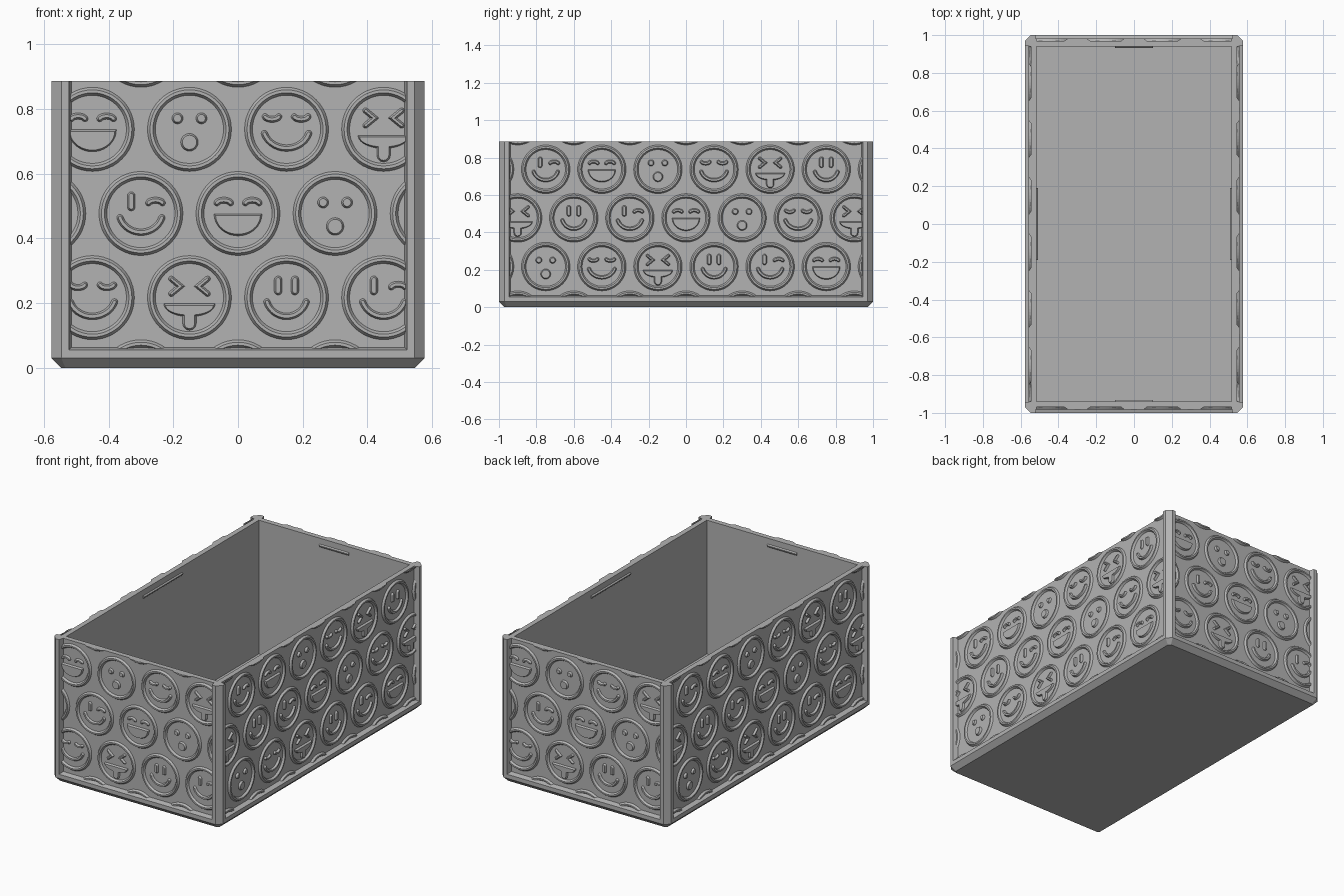
import bpy, bmesh
from math import cos, sin, pi, radians, ceil
from mathutils import Matrix, Vector

cube = bpy.data.objects.get("Cube")
if cube:
    bpy.data.objects.remove(cube, do_unlink=True)

HX, HY, TOP = 0.576, 1.0, 0.886     # outer half sizes and height
RECESS, WALL = 0.03, 0.061          # panel depth and wall thickness
LEDGE = 0.055                       # height of the bottom frame
RELIEF, BEVEL = 0.012, 0.006        # raised height and slope of the faces
PITCH, ROW = 0.3, 0.26              # spacing of the faces

grey = bpy.data.materials.new("grey plastic")
grey.use_nodes = True
grey.diffuse_color = (0.45, 0.45, 0.45, 1)
grey.node_tree.nodes["Principled BSDF"].inputs["Base Color"].default_value = grey.diffuse_color


def finish(bm, name):
    bmesh.ops.recalc_face_normals(bm, faces=bm.faces)
    mesh = bpy.data.meshes.new(name)
    bm.to_mesh(mesh)
    bm.free()
    mesh.materials.append(grey)
    obj = bpy.data.objects.new(name, mesh)
    bpy.context.collection.objects.link(obj)
    return obj


def loft(bm, loops, cyclic=False, start=True, end=True):
    """Skin a series of equal closed loops, with optional end caps."""
    rows = [[bm.verts.new(p) for p in loop] for loop in loops]
    pairs = list(zip(rows, rows[1:]))
    if cyclic:
        pairs.append((rows[-1], rows[0]))
    for a, b in pairs:
        n = len(a)
        for i in range(n):
            j = (i + 1) % n
            bm.faces.new((a[i], a[j], b[j], b[i]))
    if not cyclic and start:
        bm.faces.new(rows[0])
    if not cyclic and end:
        bm.faces.new(rows[-1])


# --- box shell: one lofted cup with chamfered foot and recessed panels ---
def chamfered_rect(inset, z):
    x, y = HX - inset, HY - inset
    c = max(0.03 - inset * 0.586, 0)
    if inset >= WALL:
        c = 0.0005
    return [(x - c, -y, z), (x, c - y, z), (x, y - c, z), (x - c, y, z),
            (c - x, y, z), (-x, y - c, z), (-x, c - y, z), (c - x, -y, z)]


bm = bmesh.new()
loft(bm, [chamfered_rect(*p) for p in (
    (0.03, 0), (0, 0.03), (0, LEDGE), (RECESS, LEDGE + 0.008),
    (RECESS, TOP), (WALL, TOP), (WALL, 0.06))])
finish(bm, "box_shell")

# --- corner posts ---
POST = [(0.03, 0), (0, 0.03), (0, 0.053), (RECESS, WALL),
        (0.04, 0.04), (WALL, RECESS), (0.053, 0)]
for sx, side in ((1, "left"), (-1, "right")):
    for sy, end in ((-1, "front"), (1, "back")):
        bm = bmesh.new()
        loft(bm, [[(sx * (HX - a), sy * (HY - b), z) for a, b in POST]
                  for z in (0.03, TOP)])
        finish(bm, f"{end}_{side}_corner_post")


# --- outline helpers for the face reliefs (2D) ---
def arc(x, y, rx, ry, a0, a1, n=14):
    return [Vector((x + rx * cos(radians(a0 + (a1 - a0) * i / n)),
                    y + ry * sin(radians(a0 + (a1 - a0) * i / n)))) for i in range(n + 1)]


def stroke(points, w):
    """Round-ended outline of half width w - inset along a path."""
    pts = [Vector(p) for p in points]

    def outline(inset):
        r, left, right = w - inset, [], []
        last = len(pts) - 1
        for i, p in enumerate(pts):
            t0 = (p - pts[max(i - 1, 0)]).normalized() if i else (pts[1] - p).normalized()
            t1 = (pts[i + 1] - p).normalized() if i < last else t0
            t = (t0 + t1).normalized()
            n = Vector((-t.y, t.x)) * r / max(t.dot(t1), 0.5)
            left.append(p + n)
            right.append(p - n)

        def cap(p, q, n=6):
            c, d = (p + q) / 2, p - (p + q) / 2
            return [c + Matrix.Rotation(-pi * k / n, 2) @ d for k in range(1, n)]
        return left + cap(left[-1], right[-1]) + right[::-1] + cap(right[0], left[0])
    return outline


def disc(x, y, r):
    return lambda inset: arc(x, y, r - inset, r - inset, 0, 345, 23)


def bowl(y, rx, ry):
    return lambda inset: arc(0, y - inset, rx - inset, ry - 2 * inset, 180, 360, 20)


def upright_eye(x):
    return stroke([(x, 0.02), (x, 0.055)], 0.013)


def arched_eye(x, up=1):
    return stroke(arc(x, 0.036 - 0.006 * up, 0.022, 0.011 * up, 165, 15, 8), 0.0105)


def chevron(x, s):
    return stroke([(x - s * 0.014, 0.058), (x + s * 0.014, 0.035), (x - s * 0.014, 0.012)], 0.0095)


def smile(r):
    return stroke(arc(0, 0.007, r, 0.065, 198, 342), 0.011)


FACES = [
    [upright_eye(-0.03), arched_eye(0.045), smile(0.068)],
    [arched_eye(-0.044), arched_eye(0.044), bowl(0, 0.075, 0.07)],
    [disc(-0.037, 0.034, 0.018), disc(0.037, 0.034, 0.018), disc(0, -0.04, 0.028)],
    [arched_eye(-0.045, -1), arched_eye(0.045, -1), smile(0.072)],
    [chevron(-0.042, 1), chevron(0.042, -1), bowl(-0.018, 0.08, 0.042),
     stroke([(0, -0.045), (0, -0.08)], 0.022)],
    [upright_eye(-0.026), upright_eye(0.026), smile(0.064)],
]
# centre height, sideways offset and position of the first face in each row
ROWS = [(-0.043, 0, None), (0.217, 0.15, 0.45), (0.477, 0, -0.3),
        (0.737, 0.15, -0.75), (0.997, 0, None)]
RIM = [(0.131, -0.002), (0.122, RELIEF), (0.113, RELIEF), (0.104, -0.002)]


def add_face(bm, u, z, parts):
    loft(bm, [[(u + p.x, -h, z + p.y) for p in arc(0, 0, r, r, 0, 352.5, 47)]
              for r, h in RIM], cyclic=True)
    for outline in parts:
        loft(bm, [[(u + p.x, -h, z + p.y) for p in outline(inset)]
                  for inset, h in ((0, -0.002), (BEVEL, RELIEF))], start=False)


def clip(bm, co, normal):
    cut = bmesh.ops.bisect_plane(bm, geom=bm.verts[:] + bm.edges[:] + bm.faces[:],
                                 plane_co=co, plane_no=normal, clear_outer=True)
    edges = [e for e in cut["geom_cut"] if isinstance(e, bmesh.types.BMEdge)]
    if edges and normal[2] > 0:
        bmesh.ops.holes_fill(bm, edges=edges, sides=0)


# --- relief panels and inner catches on the four walls ---
WALLS = [("front", HX, HY), ("left", HY, HX), ("back", HX, HY), ("right", HY, HX)]
for quarter, (side, half, depth) in enumerate(WALLS):
    turn = Matrix.Rotation(quarter * pi / 2, 4, "Z")
    limit = half - 0.058
    bm = bmesh.new()
    for z, offset, first in ROWS:
        n = ceil(half / PITCH) + 1
        for k in range(-n, n + 1):
            u = k * PITCH + offset
            if abs(u) - 0.131 < limit:
                parts = [] if first is None else FACES[round((u - first) / PITCH) % 6]
                add_face(bm, u, z, parts)
    clip(bm, (limit, 0, 0), (1, 0, 0))
    clip(bm, (-limit, 0, 0), (-1, 0, 0))
    clip(bm, (0, 0, LEDGE), (0, 0, -1))
    clip(bm, (0, 0, TOP), (0, 0, 1))
    bm.transform(turn @ Matrix.Translation((0, RECESS - depth, 0)))
    finish(bm, f"{side}_face_relief")

    # small wedge ridge just below the rim
    length = 0.1 if half < depth else 0.19
    inner = WALL - depth
    bm = bmesh.new()
    loft(bm, [[(u, inner - 0.002, 0.83), (u, inner + 0.007, 0.838),
               (u, inner + 0.007, 0.844), (u, inner - 0.002, 0.852)]
              for u in (-length, length)])
    bm.transform(turn)
    finish(bm, f"{side}_inner_catch")
